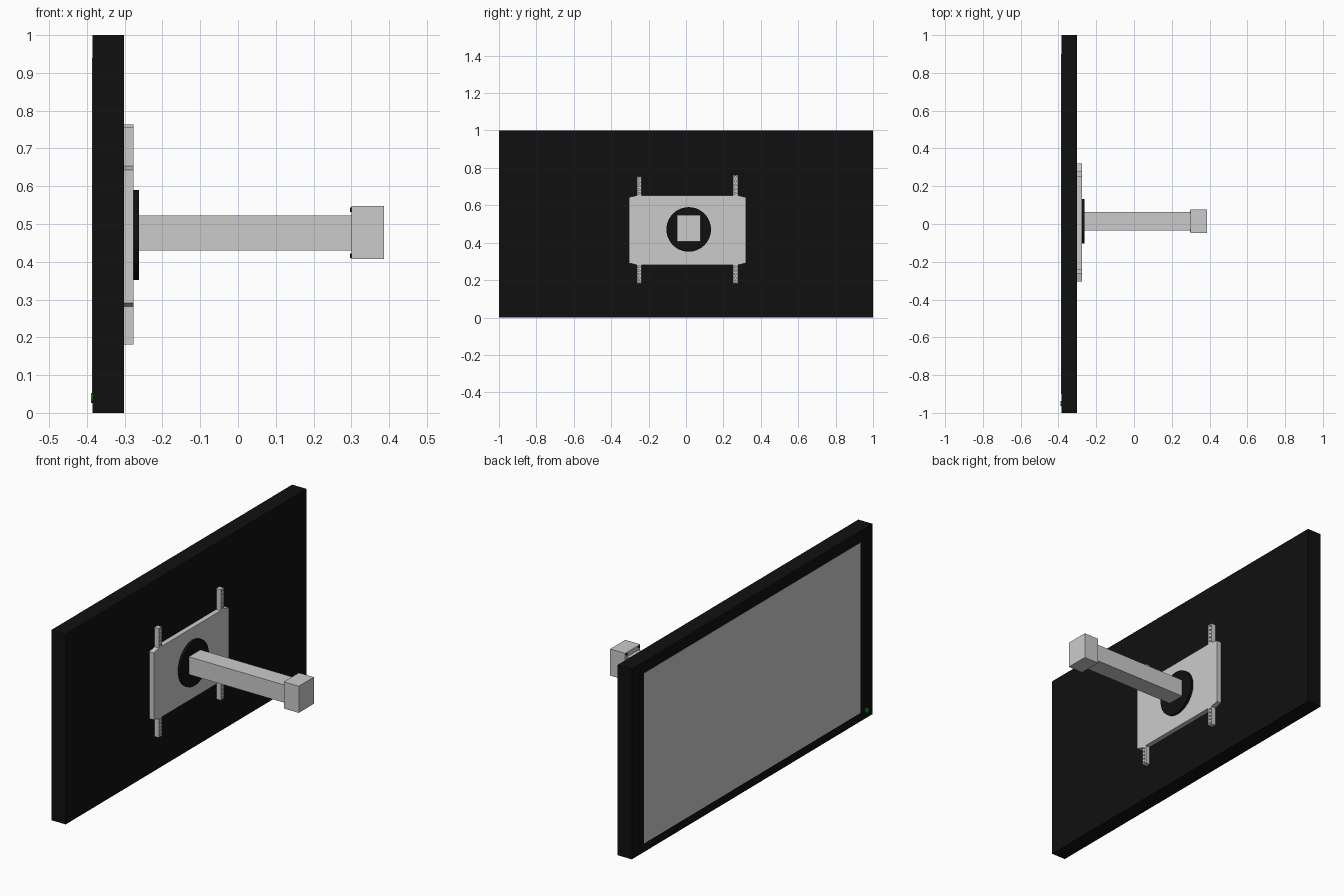
import bpy, bmesh, math
from mathutils import Matrix, Vector

if "Cube" in bpy.data.objects:
    bpy.data.objects.remove(bpy.data.objects["Cube"])


def material(name, rgb):
    m = bpy.data.materials.new(name)
    m.diffuse_color = (*rgb, 1)
    m.use_nodes = True
    m.node_tree.nodes["Principled BSDF"].inputs["Base Color"].default_value = m.diffuse_color
    return m


BLACK = material("black_plastic", (0.005, 0.005, 0.005))
GREEN = material("green_light", (0.01, 0.4, 0.01))


def finish(name, bm, mat=None):
    bmesh.ops.recalc_face_normals(bm, faces=bm.faces)
    me = bpy.data.meshes.new(name)
    bm.to_mesh(me)
    bm.free()
    ob = bpy.data.objects.new(name, me)
    bpy.context.collection.objects.link(ob)
    if mat:
        me.materials.append(mat)
    return ob


def box(name, x, y, z, mat=None):
    bm = bmesh.new()
    size = Vector((x[1] - x[0], y[1] - y[0], z[1] - z[0]))
    mid = Vector((sum(x) / 2, sum(y) / 2, sum(z) / 2))
    bmesh.ops.create_cube(bm, size=1, matrix=Matrix.Translation(mid) @ Matrix.Diagonal((*size, 1)))
    return finish(name, bm, mat)


def discs(name, x, centres, r, segs, mat=None):
    """Cylinders along x at each (y, z) centre."""
    bm = bmesh.new()
    for y, z in centres:
        m = Matrix.Translation((sum(x) / 2, y, z)) @ Matrix.Rotation(math.pi / 2, 4, 'Y')
        bmesh.ops.create_cone(bm, cap_ends=True, segments=segs, radius1=r, radius2=r,
                              depth=x[1] - x[0], matrix=m)
    ob = finish(name, bm, mat)
    for p in ob.data.polygons:
        p.use_smooth = len(p.vertices) == 4
    return ob


# Television
box("tv_body", (-0.385, -0.302), (-1, 1), (0, 1), BLACK)
box("screen", (-0.386, -0.380), (-0.9, 0.9), (0.045, 0.94))
discs("power_light", (-0.389, -0.384), [(-0.95, 0.039)], 0.013, 16, GREEN)

# Mounting plate with slightly tapered ends
bm = bmesh.new()
y0, y1, z0, z1, c = -0.305, 0.32, 0.281, 0.653, 0.01
outline = [(y0, z0 + c), (-0.262, z0), (0.277, z0), (y1, z0 + c),
           (y1, z1 - c), (0.277, z1), (-0.262, z1), (y0, z1 - c)]
face = bm.faces.new([bm.verts.new((-0.302, y, z)) for y, z in outline])
ext = bmesh.ops.extrude_face_region(bm, geom=[face], use_keep_orig=True)
bmesh.ops.translate(bm, vec=(0.026, 0, 0),
                    verts=[g for g in ext["geom"] if isinstance(g, bmesh.types.BMVert)])
finish("mount_plate", bm)

# Perforated rails above and below the plate
for side, y, top in (("left", -0.25, 0.755), ("right", 0.264, 0.763)):
    for end, za, zb in (("upper", z1, top), ("lower", 0.181, z0)):
        rail = box(f"{side}_{end}_rail", (-0.302, -0.276), (y - 0.013, y + 0.013), (za, zb))
        step = (zb - za) / 5
        holes = discs(f"{side}_{end}_hole_cutter", (-0.295, -0.27),
                      [(y, za + (i + 0.5) * step) for i in range(5)], 0.005, 10)
        holes.hide_render = True
        holes.hide_set(True)
        cut = rail.modifiers.new("holes", 'BOOLEAN')
        cut.object = holes
        cut.solver = 'EXACT'

# Swivel disc, arm and wall block
discs("swivel_disc", (-0.276, -0.262), [(0.0145, 0.471)], 0.119, 48, BLACK)
box("arm", (-0.264, 0.301), (-0.034, 0.063), (0.43, 0.523))
box("wall_block", (0.300, 0.387), (-0.048, 0.077), (0.407, 0.547))
discs("block_screws", (0.297, 0.301),
      [(y, z) for y in (-0.036, 0.065) for z in (0.416, 0.538)], 0.006, 12, BLACK)
